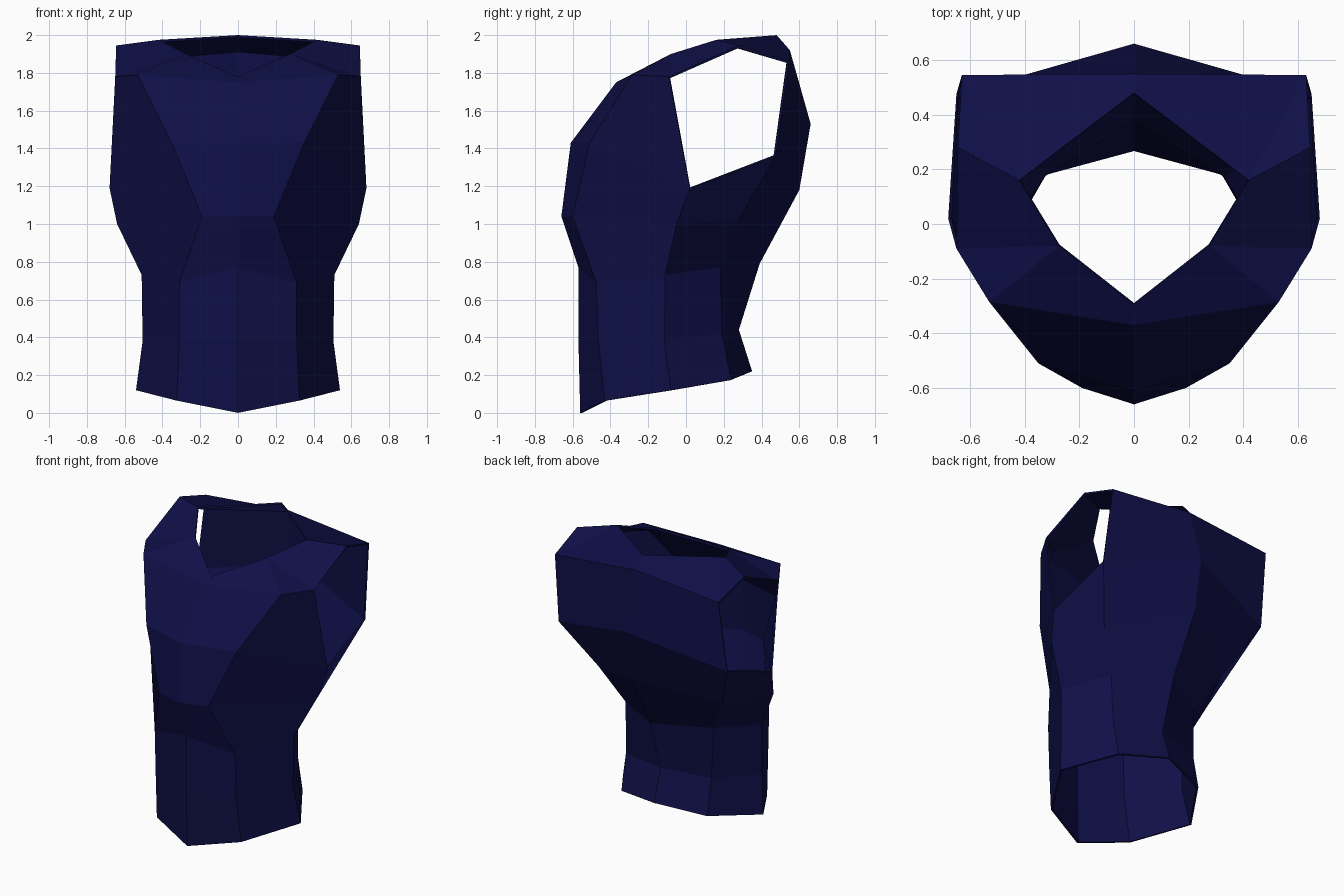
import bpy
import bmesh

cube = bpy.data.objects.get("Cube")
if cube:
    bpy.data.objects.remove(cube, do_unlink=True)

# Single dark cloth colour
navy = bpy.data.materials.new("navy_cloth")
navy.use_nodes = True
cloth_colour = (0.0048, 0.0048, 0.065, 1)
navy.diffuse_color = cloth_colour
shader = next(n for n in navy.node_tree.nodes if n.type == "BSDF_PRINCIPLED")
shader.inputs["Base Color"].default_value = cloth_colour
shader.inputs["Roughness"].default_value = 0.9

# Seam profiles of the left half, each running from the hem upwards
bm = bmesh.new()


def seam(*points):
    return [bm.verts.new(p) for p in points]


front_centre = seam((0, -.56, 0), (0, -.57, .4), (0, -.57, .77), (0, -.66, 1.04),
                    (0, -.61, 1.43), (0, -.37, 1.75), (0, -.295, 1.78))
front_side = seam((.325, -.43, .065), (.31, -.465, .4), (.31, -.475, .69), (.19, -.6, 1.04),
                  (.35, -.51, 1.43), (.53, -.285, 1.79), (.275, -.08, 1.9))
flank = seam((.54, -.08, .12), (.505, -.115, .38), (.51, -.11, .73), (.64, -.05, 1),
             (.68, .02, 1.19), (.65, -.09, 1.78))
back_side = seam((.33, .24, .175), (.33, .19, .42), (.34, .18, .77), (.48, .28, 1.02),
                 (.65, .475, 1.36), (.63, .545, 1.86))
back_centre = seam((0, .35, .22), (0, .28, .44), (0, .39, .79), (0, .6, 1.18),
                   (0, .66, 1.53), (0, .55, 1.92), (0, .48, 2))
shoulder_tip, neck_side = seam((.645, .28, 1.945), (.42, .16, 1.975))


def panel(a, b, rows):
    """Join two neighbouring seams with quads, facing outwards."""
    for i in range(rows):
        bm.faces.new((a[i], b[i], b[i + 1], a[i + 1]))


# Body panels; the flank stops below the armhole
panel(front_centre, front_side, 6)
panel(front_side, flank, 5)
panel(flank, back_side, 4)
panel(back_side, back_centre, 5)

# Shoulder yoke around the neck opening
bm.faces.new((front_side[5], flank[5], front_side[6]))
bm.faces.new((front_side[6], flank[5], shoulder_tip, neck_side))
bm.faces.new((neck_side, shoulder_tip, back_side[5]))
bm.faces.new((neck_side, back_side[5], back_centre[5], back_centre[6]))

mesh = bpy.data.meshes.new("vest")
bm.to_mesh(mesh)
bm.free()
mesh.materials.append(navy)
vest = bpy.data.objects.new("vest", mesh)
bpy.context.collection.objects.link(vest)

# Mirror to the right half, then give the cloth a thin inner side
mirror = vest.modifiers.new("mirror_halves", "MIRROR")
mirror.use_axis[0] = True
mirror.use_clip = True
thickness = vest.modifiers.new("cloth_thickness", "SOLIDIFY")
thickness.thickness = 0.013
thickness.offset = -1
